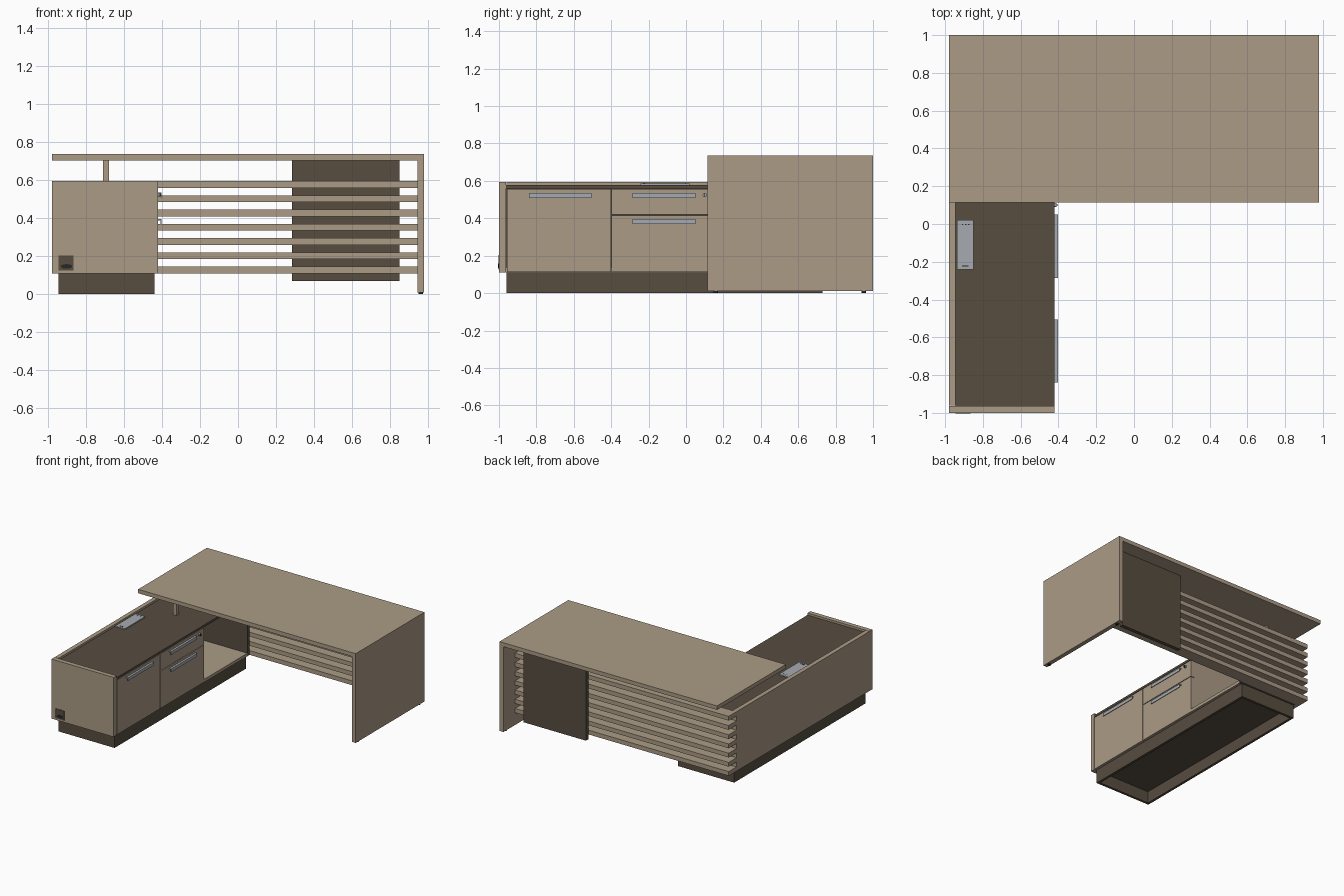
import bpy, math

cube = bpy.data.objects.get("Cube")
if cube:
    bpy.data.objects.remove(cube, do_unlink=True)


def material(name, color):
    m = bpy.data.materials.new(name)
    m.use_nodes = True
    m.diffuse_color = (*color, 1)
    m.node_tree.nodes["Principled BSDF"].inputs["Base Color"].default_value = (*color, 1)
    return m


WOOD = material("light wood", (0.41, 0.33, 0.24))
DARK = material("dark brown", (0.095, 0.075, 0.051))
METAL = material("brushed metal", (0.38, 0.41, 0.44))
BLACK = material("black plastic", (0.02, 0.02, 0.02))


def box(name, x, y, z, mat):
    """Box from three (low, high) ranges."""
    bpy.ops.mesh.primitive_cube_add(size=1, location=[sum(r) / 2 for r in (x, y, z)])
    ob = bpy.context.object
    ob.name = name
    ob.scale = [r[1] - r[0] for r in (x, y, z)]
    bpy.ops.object.transform_apply(location=False, rotation=False, scale=True)
    ob.data.materials.append(mat)
    return ob


def disc(name, center, radius, depth, mat, rotation=(0, 0, 0)):
    bpy.ops.mesh.primitive_cylinder_add(vertices=24, radius=radius, depth=depth,
                                        location=center, rotation=rotation)
    ob = bpy.context.object
    ob.name = name
    ob.data.materials.append(mat)
    bpy.ops.object.shade_smooth_by_angle()
    return ob


# Desk: top, end leg, feet
box("desk_top", (-0.98, 0.98), (0.115, 1), (0.705, 0.737), WOOD)
box("end_leg", (0.945, 0.98), (0.115, 1), (0.01, 0.705), WOOD)
for y in (0.16, 0.95):
    disc("leg_foot", (0.9625, y, 0.005), 0.012, 0.01, BLACK)

# Slatted modesty screen with a dark panel fixed behind it
for i in range(7):
    z = 0.11 + i * 0.075
    box("screen_slat", (-0.98, 0.945), (0.75, 0.85), (z, z + 0.035), WOOD)
box("modesty_panel", (0.285, 0.85), (0.85, 0.88), (0.07, 0.705), DARK)

# Posts carrying the desk top on the cabinet
for y in (0.18, 0.69):
    box("support_post", (-0.71, -0.68), (y, y + 0.03), (0.578, 0.705), WOOD)

# Cabinet shell
box("cabinet_end_panel", (-0.98, -0.42), (-1, -0.963), (0.11, 0.595), WOOD)
box("cabinet_side_panel", (-0.98, -0.945), (-0.96, 0.75), (0.11, 0.595), WOOD)
box("cabinet_back_panel", (-0.945, -0.42), (0.72, 0.75), (0.11, 0.56), DARK)
box("cabinet_top", (-0.945, -0.42), (-0.963, 0.75), (0.56, 0.578), DARK)
box("cabinet_floor", (-0.945, -0.45), (-0.963, 0.72), (0.11, 0.135), WOOD)
box("niche_floor_edge", (-0.45, -0.42), (0.16, 0.72), (0.11, 0.135), WOOD)
box("niche_wall", (-0.945, -0.45), (0.13, 0.16), (0.135, 0.56), WOOD)
box("cabinet_core", (-0.945, -0.452), (-0.963, 0.13), (0.135, 0.56), DARK)

# Hollow plinth
box("plinth_ceiling", (-0.925, -0.46), (-0.94, 0.71), (0.095, 0.11), DARK)
for x in (-0.945, -0.46):
    box("plinth_rail", (x, x + 0.02), (-0.96, 0.73), (0, 0.11), DARK)
for y in (-0.96, 0.71):
    box("plinth_end", (-0.925, -0.46), (y, y + 0.02), (0, 0.11), DARK)

# Door and drawer fronts with angled-strip handles
fronts = [("door_front", (-0.957, -0.402), (0.112, 0.556), (-0.84, -0.505)),
          ("lower_drawer_front", (-0.398, 0.16), (0.112, 0.415), (-0.285, 0.05)),
          ("upper_drawer_front", (-0.398, 0.16), (0.42, 0.556), (-0.285, 0.05))]
for name, y, z, grip in fronts:
    box(name, (-0.45, -0.42), y, z, WOOD)
    top = 0.395 if name == "lower_drawer_front" else 0.535
    box("handle_lip", (-0.42, -0.403), grip, (top - 0.006, top), METAL)
    box("handle_face", (-0.407, -0.403), grip, (top - 0.026, top - 0.006), METAL)

# Drawer lock with key
disc("lock_barrel", (-0.416, 0.1, 0.525), 0.011, 0.01, METAL, (0, math.pi / 2, 0))
box("lock_key", (-0.411, -0.402), (0.098, 0.102), (0.517, 0.533), BLACK)

# Flush power box on the cabinet top
box("power_box_lid", (-0.937, -0.85), (-0.242, 0.02), (0.578, 0.587), METAL)
box("power_box_grip", (-0.91, -0.877), (-0.226, -0.22), (0.587, 0.589), BLACK)
for i in range(3):
    x = -0.91 + i * 0.016
    box("power_box_hinge", (x, x + 0.006), (-0.004, 0), (0.587, 0.589), BLACK)

# Cable outlet on the cabinet end
box("outlet_plate", (-0.945, -0.865), (-1.003, -1), (0.125, 0.203), DARK)
flap = disc("outlet_opening", (-0.903, -1.003, 0.146), 0.03, 0.002, BLACK, (math.pi / 2, 0, 0))
flap.scale.y = 0.4
